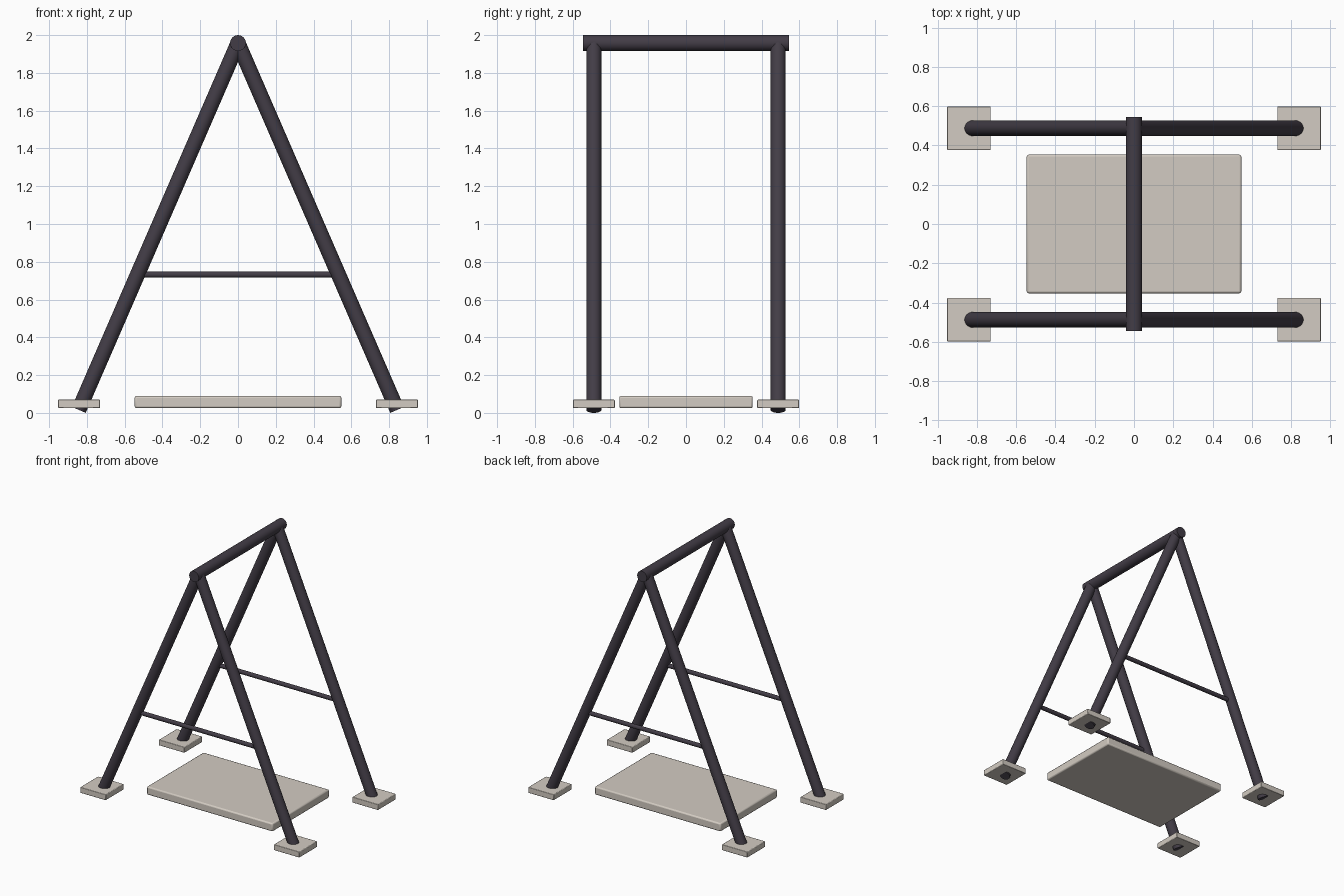
import bpy
import math
from mathutils import Vector

cube = bpy.data.objects.get("Cube")
if cube:
    bpy.data.objects.remove(cube, do_unlink=True)


def material(name, rgb):
    mat = bpy.data.materials.new(name)
    mat.use_nodes = True
    color = (*rgb, 1.0)
    mat.diffuse_color = color
    mat.node_tree.nodes["Principled BSDF"].inputs["Base Color"].default_value = color
    return mat


steel = material("dark steel", (0.055, 0.046, 0.062))
stone = material("pale concrete", (0.65, 0.6, 0.54))


def tube(name, start, end, radius, sides=24):
    """Round bar with flat ends between two points."""
    start, end = Vector(start), Vector(end)
    axis = end - start
    bpy.ops.mesh.primitive_cylinder_add(
        vertices=sides, radius=radius, depth=axis.length,
        location=(start + end) / 2,
        rotation=axis.to_track_quat("Z", "Y").to_euler())
    obj = bpy.context.object
    obj.name = name
    obj.data.materials.append(steel)
    bpy.ops.object.shade_smooth_by_angle(angle=math.radians(40))


def slab(name, center, size, bevel):
    """Box with softened edges."""
    bpy.ops.mesh.primitive_cube_add(size=1, location=center)
    obj = bpy.context.object
    obj.name = name
    obj.scale = size
    bpy.ops.object.transform_apply(location=False, rotation=False, scale=True)
    obj.data.materials.append(stone)
    mod = obj.modifiers.new("soft edges", "BEVEL")
    mod.width = bevel
    mod.segments = 2
    bpy.ops.object.shade_smooth_by_angle(angle=math.radians(40))


frame_y = 0.488   # distance of each A-frame from the middle
foot_x = 0.843
ridge_z = 1.958
brace_z = 0.732
brace_x = 0.53

# Ridge bar
tube("ridge_bar", (0, -0.546, ridge_z), (0, 0.546, ridge_z), 0.042)

# Two A-frames with cross braces and foot pads
for end, y in (("front", -frame_y), ("back", frame_y)):
    tube(f"{end}_cross_brace", (-brace_x, y, brace_z), (brace_x, y, brace_z), 0.0165, 16)
    for side, s in (("left", 1), ("right", -1)):
        tube(f"{end}_{side}_leg", (s * foot_x, y, 0.016), (0, y, ridge_z), 0.04)
        slab(f"{end}_{side}_foot_pad", (s * 0.841, y, 0.0475), (0.222, 0.222, 0.045), 0.004)

# Ground platform
slab("platform", (0, 0, 0.0575), (1.094, 0.706, 0.065), 0.01)
